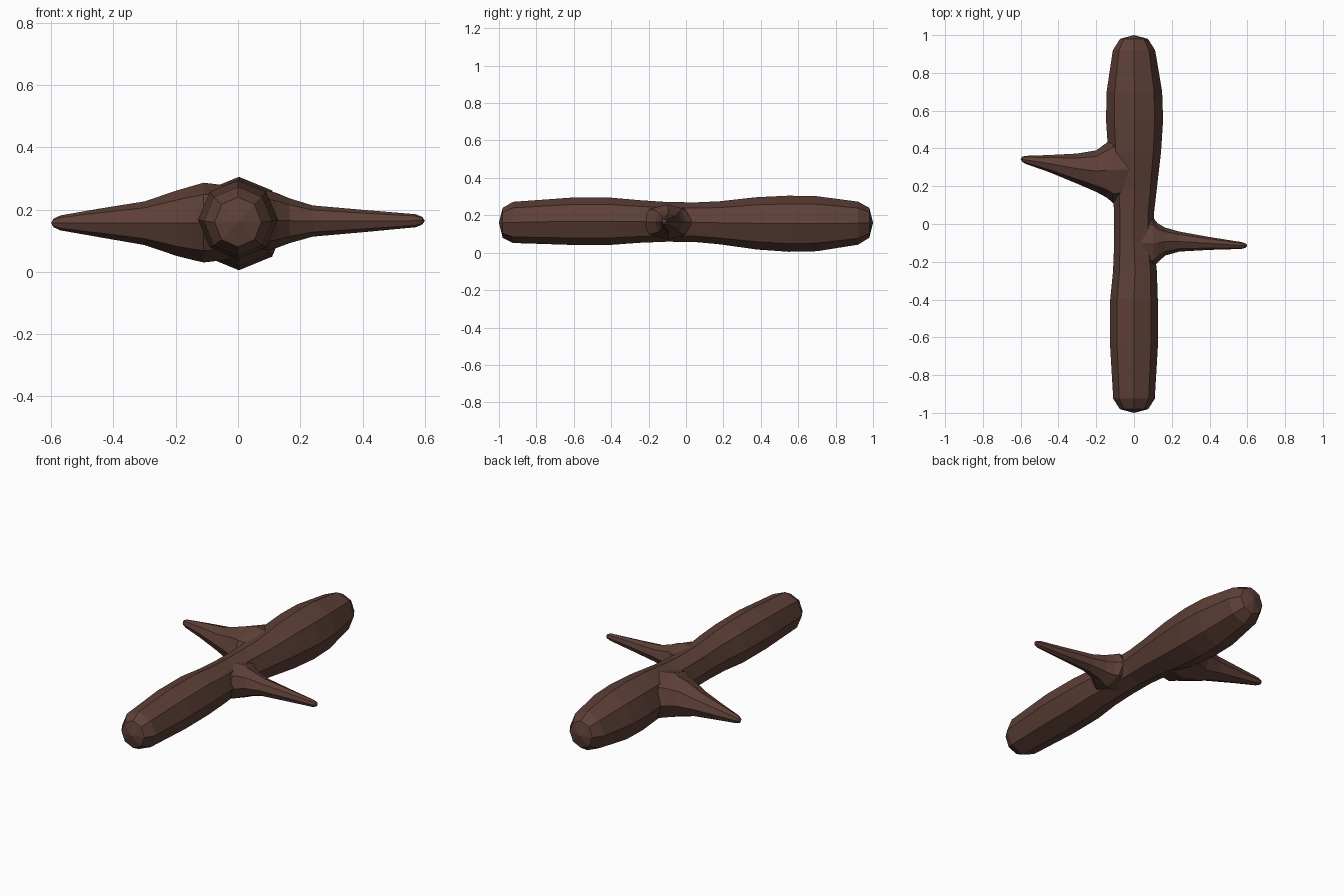
import bpy, bmesh
from math import sin, cos, pi
from mathutils import Vector

cube = bpy.data.objects.get("Cube")
if cube:
    bpy.data.objects.remove(cube, do_unlink=True)

bark = bpy.data.materials.new("dark_brown_bark")
bark.use_nodes = True
colour = (0.11, 0.051, 0.038, 1)
bark.diffuse_color = colour
bark.node_tree.nodes["Principled BSDF"].inputs["Base Color"].default_value = colour

SIDES = 8


def loft(name, rings, place, start=None, end=None):
    """Octagonal loft; rings are (along, across, height, half_width, half_height)."""
    bm = bmesh.new()
    loops = []
    for along, across, height, w, h in rings:
        angles = [2 * pi * i / SIDES for i in range(SIDES)]
        loops.append([bm.verts.new(place(along, across + w * cos(a), height + h * sin(a)))
                      for a in angles])
    for a, b in zip(loops, loops[1:]):
        for i in range(SIDES):
            j = (i + 1) % SIDES
            bm.faces.new((a[i], a[j], b[j], b[i]))
    for loop, tip in ((loops[0], start), (loops[-1], end)):
        if tip:
            point = bm.verts.new(place(*tip))
            for i in range(SIDES):
                bm.faces.new((loop[i], loop[(i + 1) % SIDES], point))
        else:
            bm.faces.new(loop)
    bmesh.ops.recalc_face_normals(bm, faces=bm.faces[:])
    mesh = bpy.data.meshes.new(name)
    bm.to_mesh(mesh)
    bm.free()
    mesh.materials.append(bark)
    obj = bpy.data.objects.new(name, mesh)
    bpy.context.collection.objects.link(obj)
    return obj


# Main trunk, front to back
trunk = [(-.98, 0, .16, .075, .08), (-.925, 0, .162, .11, .11),
         (-.62, 0, .168, .128, .126), (-.4, 0, .168, .126, .126),
         (-.25, .005, .167, .116, .114), (-.1, 0, .165, .105, .106),
         (.05, 0, .163, .105, .106), (.18, .004, .16, .116, .115),
         (.38, .003, .157, .14, .14), (.55, .003, .155, .151, .15),
         (.7, .002, .155, .147, .147), (.92, 0, .158, .112, .115), (.98, 0, .16, .074, .08)]
loft("trunk", trunk, lambda a, c, z: Vector((c, a, z)), (-1, 0, .16), (1, 0, .16))

# Thick branch stub on the right, thin one on the left
right_branch = [(0, .29, .158, .17, .115), (.11, .285, .158, .175, .128),
                (.145, .285, .157, .145, .119), (.2, .28, .156, .11, .104),
                (.3, .293, .156, .08, .07), (.45, .32, .157, .045, .045),
                (.57, .339, .157, .022, .024), (.592, .343, .157, .014, .014)]
loft("right_branch", right_branch, lambda a, c, z: Vector((-a, c, z)), None, (.6, .343, .157))

left_branch = [(0, -.1, .165, .12, .09), (.1, -.1, .165, .135, .095),
               (.125, -.1, .165, .104, .088), (.165, -.093, .164, .074, .072),
               (.24, -.093, .163, .053, .05), (.4, -.103, .163, .034, .036),
               (.57, -.114, .164, .018, .021), (.592, -.114, .164, .011, .012)]
loft("left_branch", left_branch, lambda a, c, z: Vector((a, c, z)), None, (.6, -.114, .164))
